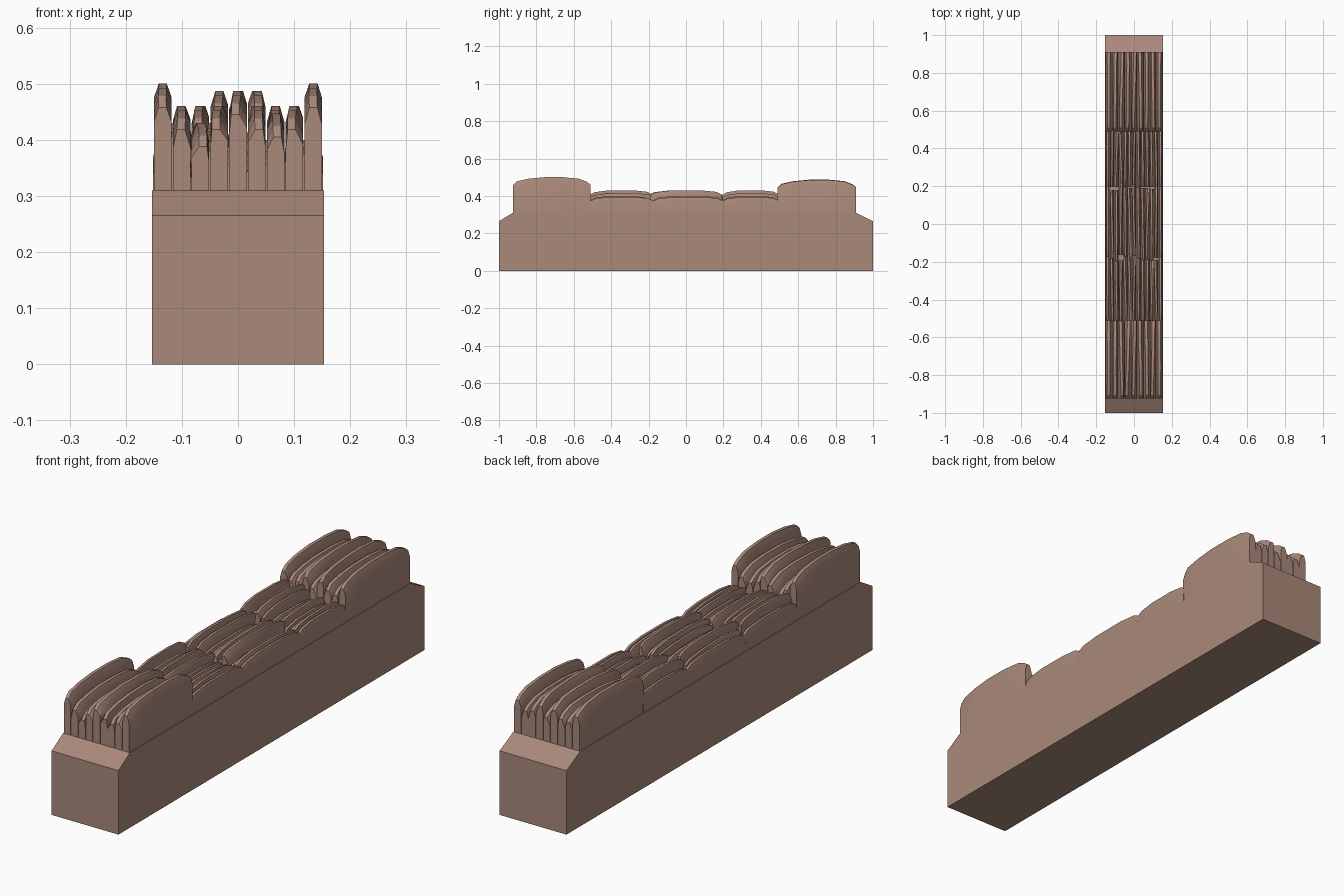
import bpy, bmesh, math, random

random.seed(7)
cube = bpy.data.objects.get("Cube")
if cube:
    bpy.data.objects.remove(cube, do_unlink=True)

clay = bpy.data.materials.new("warm_brown")
clay.use_nodes = True
clay.diffuse_color = (0.40, 0.25, 0.195, 1)
clay.node_tree.nodes["Principled BSDF"].inputs["Base Color"].default_value = (0.40, 0.25, 0.195, 1)


def loft(name, sections, smooth=True):
    """Skin a list of matching closed rings and cap both ends."""
    bm = bmesh.new()
    rings = [[bm.verts.new(p) for p in ring] for ring in sections]
    n = len(rings[0])
    for a, b in zip(rings, rings[1:]):
        for i in range(n):
            j = (i + 1) % n
            bm.faces.new((a[i], a[j], b[j], b[i]))
    bm.faces.new(rings[0])
    bm.faces.new(rings[-1][::-1])
    bmesh.ops.recalc_face_normals(bm, faces=bm.faces)
    mesh = bpy.data.meshes.new(name)
    bm.to_mesh(mesh)
    bm.free()
    mesh.materials.append(clay)
    obj = bpy.data.objects.new(name, mesh)
    bpy.context.collection.objects.link(obj)
    if smooth:
        bpy.ops.object.select_all(action='DESELECT')
        obj.select_set(True)
        bpy.context.view_layer.objects.active = obj
        bpy.ops.object.shade_smooth_by_angle(angle=math.radians(30))
    return obj


def blade(name, x, width, y0, y1, top, profile, sharp, lean):
    """Upright slab with a bevelled crest that arches along its length."""
    bottom, w = 0.28, width / 2
    sections = []
    for t, drop in profile:
        y = y0 + (y1 - y0) * t
        h = top - drop
        s = h - sharp * random.uniform(0.8, 1.1)
        c = x + lean * (2 * t - 1) + random.uniform(-0.04, 0.04) * width
        sections.append([(x - w, y, bottom), (x - w, y, s - lean),
                         (c - w * 0.45, y, h), (c + w * 0.45, y, h),
                         (x + w, y, s + lean), (x + w, y, bottom)])
    return loft(name, sections)


# Block with sloping shoulders at both ends
outline = [(-1, 0), (1, 0), (1, 0.265), (0.91, 0.31), (-0.925, 0.31), (-1, 0.265)]
loft("base_block", [[(x, y, z) for y, z in outline] for x in (-0.153, 0.153)], False)

# Tall blades at the two ends
arch = [(0, 0.042), (0.05, 0.022), (0.2, 0.008), (0.4, 0), (0.65, 0), (0.85, 0.008), (0.95, 0.024), (1, 0.04)]
front_tops = [0.50, 0.46, 0.43, 0.46, 0.487, 0.46, 0.447, 0.46, 0.50]
back_tops = [0.487, 0.455, 0.46, 0.487, 0.45, 0.487, 0.46, 0.45, 0.485]
for label, y0, y1, tops in (("front", -0.925, -0.51, front_tops), ("back", 0.49, 0.91, back_tops)):
    for i, top in enumerate(tops):
        edge = i in (0, 8)
        blade(f"{label}_blade_{i + 1}", (i - 4) * 0.0335, 0.0315, y0, y1, top, arch, 0.03,
              0 if edge else random.uniform(-0.006, 0.006))

# Low, thin blades in three rows between them
low_arch = [(0, 0.024), (0.08, 0.01), (0.3, 0), (0.7, 0), (0.92, 0.008), (1, 0.022)]
count = 13
for r, (y0, y1) in enumerate([(-0.515, -0.175), (-0.18, 0.2), (0.195, 0.495)]):
    for i in range(count):
        edge = i in (0, count - 1)
        top = 0.395 if edge else random.choice((0.38, 0.40, 0.415, 0.43))
        shift = 0 if edge else random.uniform(-0.02, 0.02)
        blade(f"middle_blade_{r + 1}_{i + 1}", (i - 6) * 0.0233, 0.0225, y0 + shift * (r == 1),
              y1 + shift * (r < 2), top, low_arch, 0.03,
              0 if edge else random.uniform(-0.006, 0.006))
